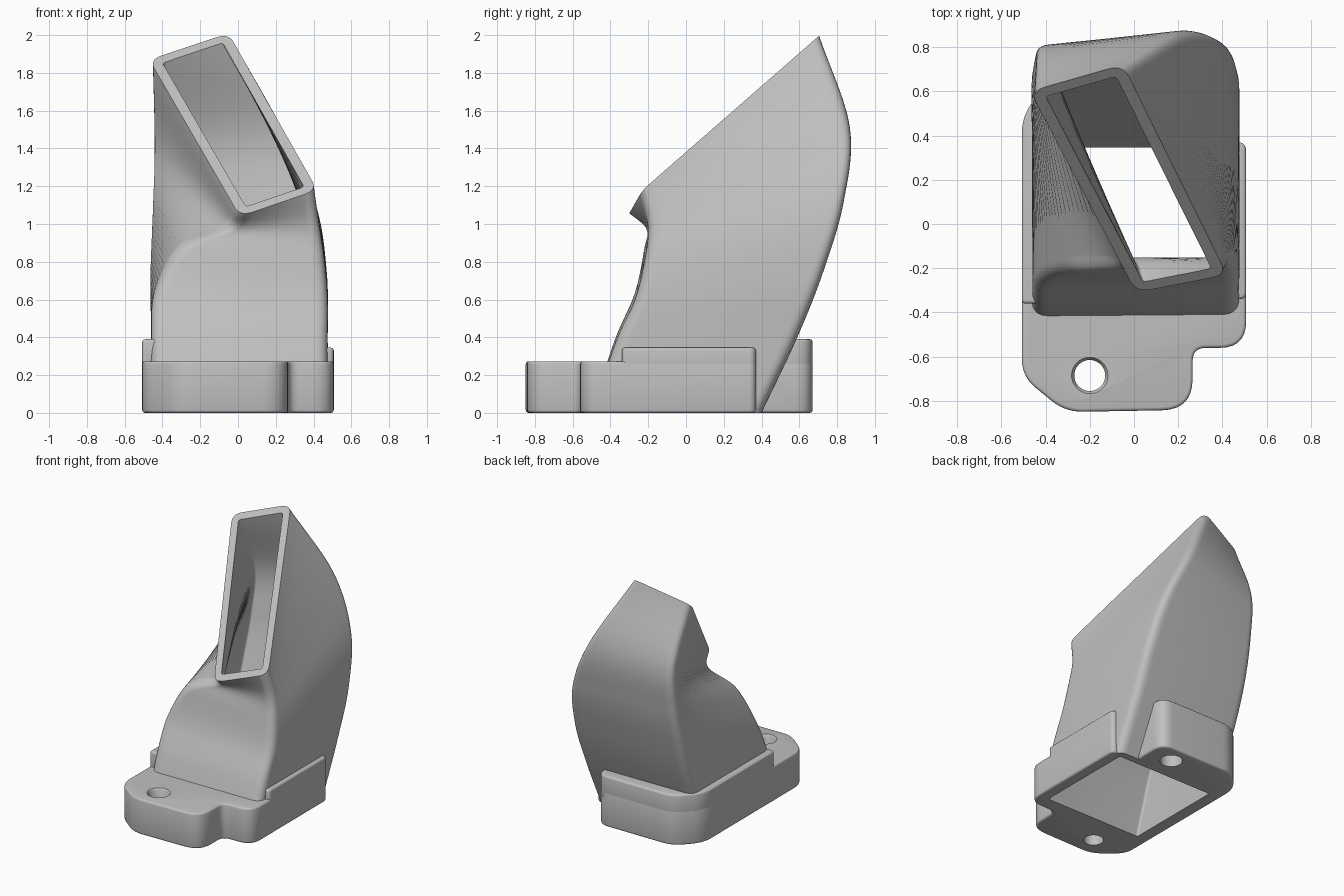
import bpy, bmesh, math
from mathutils import Vector

default_cube = bpy.data.objects.get("Cube")
if default_cube:
    bpy.data.objects.remove(default_cube, do_unlink=True)

# One plain grey plastic
plastic = bpy.data.materials.new("grey_plastic")
plastic.use_nodes = True
grey = (0.53, 0.53, 0.53, 1)
plastic.diffuse_color = grey
plastic.node_tree.nodes["Principled BSDF"].inputs["Base Color"].default_value = grey


def make_object(name, bm):
    bmesh.ops.recalc_face_normals(bm, faces=bm.faces)
    mesh = bpy.data.meshes.new(name)
    bm.to_mesh(mesh)
    bm.free()
    mesh.materials.append(plastic)
    obj = bpy.data.objects.new(name, mesh)
    bpy.context.collection.objects.link(obj)
    return obj


def activate(obj):
    bpy.ops.object.select_all(action='DESELECT')
    obj.select_set(True)
    bpy.context.view_layer.objects.active = obj


def smooth(obj):
    activate(obj)
    bpy.ops.object.shade_smooth_by_angle(angle=math.radians(38))


def round_corner(before, corner, after, radius, steps=7):
    """Points of a curved corner between two straight sides."""
    start = corner + (before - corner).normalized() * radius
    end = corner + (after - corner).normalized() * radius
    points = []
    for i in range(steps + 1):
        s = i / steps
        points.append(start.lerp(corner, s).lerp(corner.lerp(end, s), s))
    return points


def round_loop(corners, radii):
    count = len(corners)
    points = []
    for i in range(count):
        points += round_corner(corners[i - 1], corners[i], corners[(i + 1) % count], radii[i])
    return points


# Duct: the four corner edges run from the base up to the tilted outlet
front_right_edge = [(-.46, -.5, 0), (-.46, -.38, .38), (-.44, -.27, .64),
                    (-.3, -.22, .88), (-.06, -.21, .97), (.01, -.31, 1.04)]
front_left_edge = [(.475, -.5, 0), (.475, -.37, .38), (.475, -.27, .6),
                   (.46, -.22, .8), (.44, -.2, .98), (.42, -.23, 1.18)]
back_left_edge = [(.475, .4, 0), (.475, .59, .4), (.47, .73, .75),
                  (.41, .84, 1.12), (.23, .875, 1.52), (-.05, .72, 2.01)]
back_right_edge = [(-.46, .4, 0), (-.46, .58, .4), (-.465, .7, .75),
                   (-.46, .78, 1.1), (-.46, .79, 1.45), (-.47, .6, 1.87)]
edges = [[Vector(p) for p in edge] for edge in
         (front_right_edge, front_left_edge, back_left_edge, back_right_edge)]


def along(path, t):
    """Smooth curve through the points of a path."""
    last = len(path) - 1
    i = min(int(t), last - 1)
    s = t - i
    b, c = path[i], path[i + 1]
    a = path[i - 1] if i else b * 2 - c
    d = path[i + 2] if i + 2 <= last else c * 2 - b
    return (b * 2 + (c - a) * s + (a * 2 - b * 5 + c * 4 - d) * s * s
            + (b * 3 - a - c * 3 + d) * s ** 3) / 2


def duct_ring(t, inset, radius):
    corners = [along(edge, t) for edge in edges]
    moved = []
    for i, corner in enumerate(corners):
        u = (corners[i - 1] - corner).normalized()
        v = (corners[(i + 1) % 4] - corner).normalized()
        moved.append(corner + (u + v) * inset / u.cross(v).length)
    return round_loop(moved, [radius] * 4)


def bridge(bm, rings, closed):
    rows = [[bm.verts.new(p) for p in ring] for ring in rings]
    pairs = list(zip(rows, rows[1:]))
    if closed:
        pairs.append((rows[-1], rows[0]))
    for low, high in pairs:
        for i in range(len(low)):
            bm.faces.new((low[i - 1], low[i], high[i], high[i - 1]))
    return rows


STEPS = 50
times = [5 * i / STEPS for i in range(STEPS + 1)]
outer = [duct_ring(t, 0, .075) for t in times]
inner = [duct_ring(t, .055, .02) for t in reversed(times)]
bm = bmesh.new()
bridge(bm, outer + inner, True)
duct = make_object("duct", bm)
smooth(duct)

# Cutters: the duct passage and the screw holes
cutters = []
passage = [duct_ring(t / 4, .04, .02) for t in range(7)]
passage.insert(0, [p - Vector((0, 0, .05)) for p in passage[0]])
bm = bmesh.new()
rows = bridge(bm, passage, False)
bm.faces.new(rows[0])
bm.faces.new(rows[-1])
cutters.append(make_object("passage_cutter", bm))


def cone_cutter(x, y, low, high, low_radius, high_radius):
    bm = bmesh.new()
    bmesh.ops.create_cone(bm, cap_ends=True, segments=40, radius1=low_radius,
                          radius2=high_radius, depth=high - low)
    bmesh.ops.translate(bm, verts=bm.verts, vec=(x, y, (low + high) / 2))
    cutters.append(make_object("hole_cutter", bm))


cone_cutter(-.2, -.685, -.1, .4, .07, .07)
cone_cutter(-.2, -.685, .25, .29, .065, .095)
cone_cutter(.1, .53, -.1, .15, .08, .08)


# Base slabs, each with rounded corners and softened edges
def slab(name, corners, low, high, bevel):
    outline = round_loop([Vector((x, y, low)) for x, y, r in corners],
                         [r for x, y, r in corners])
    bm = bmesh.new()
    rows = bridge(bm, [outline, [p + Vector((0, 0, high - low)) for p in outline]], False)
    for row in rows:
        bm.faces.new(row)
    obj = make_object(name, bm)
    soften = obj.modifiers.new("soften", 'BEVEL')
    soften.width = bevel
    soften.segments = 3
    soften.limit_method = 'ANGLE'
    soften.angle_limit = math.radians(50)
    for cutter in cutters:
        cut = obj.modifiers.new("cut", 'BOOLEAN')
        cut.operation = 'DIFFERENCE'
        cut.solver = 'EXACT'
        cut.object = cutter
    activate(obj)
    for modifier in list(obj.modifiers):
        bpy.ops.object.modifier_apply(modifier=modifier.name)
    smooth(obj)
    return obj


slab("mounting_base", [
    (-.31, -.85, .08), (.265, -.84, .14), (.265, -.56, .06), (.507, -.56, .12),
    (.507, .37, .04), (.3, .37, .04), (.3, .67, .1), (-.35, .67, .09),
    (-.507, .5, .09), (-.507, -.69, .08)], 0, .273, .015)
slab("rear_lug", [
    (-.507, -.36, .02), (.3, -.36, .02), (.3, .67, .1),
    (-.35, .67, .09), (-.507, .5, .09)], .2, .39, .022)
slab("side_ledge", [
    (0, -.34, .02), (.507, -.34, .03), (.507, .37, .04), (0, .37, .02)], .2, .345, .022)

for cutter in cutters:
    bpy.data.objects.remove(cutter, do_unlink=True)
